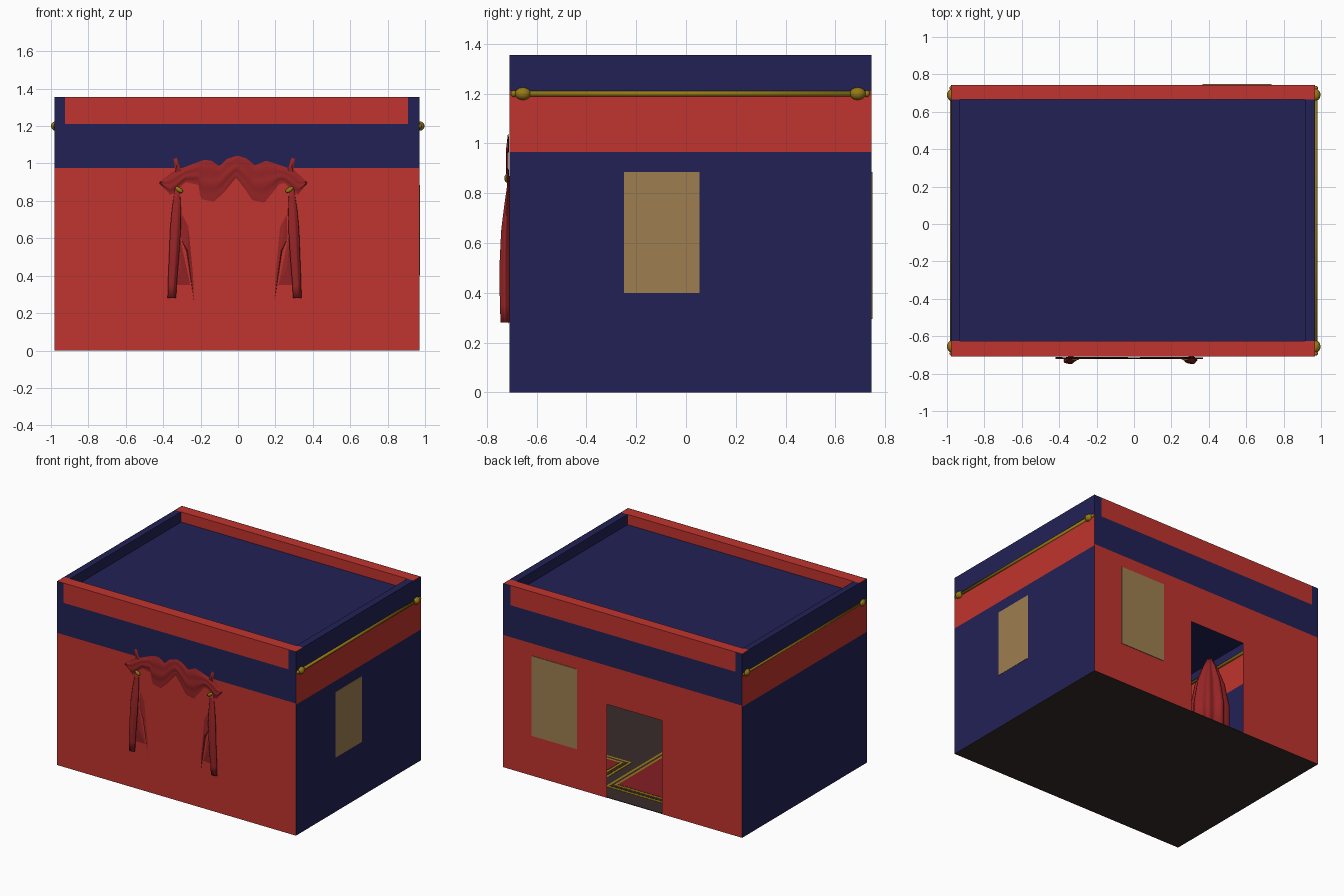
import bpy, bmesh, math
from mathutils import Vector, Matrix

if "Cube" in bpy.data.objects:
    bpy.data.objects.remove(bpy.data.objects["Cube"])


def material(name, r, g, b):
    m = bpy.data.materials.new(name)
    lin = [((c / 255 + 0.055) / 1.055) ** 2.4 for c in (r, g, b)]
    m.diffuse_color = (*lin, 1)
    m.use_nodes = True
    m.node_tree.nodes["Principled BSDF"].inputs["Base Color"].default_value = m.diffuse_color
    return m


RED = material("wall red", 192, 52, 46)
BLUE = material("navy blue", 33, 33, 85)
GOLD = material("gold", 150, 122, 20)
CLOTH = material("curtain red", 150, 36, 38)
TAN = material("window tan", 157, 126, 80)
FLOOR = material("floor brown", 56, 43, 43)
RUG = material("rug red", 132, 30, 36)

X0, X1, Y0, Y1, TOP, ROOF = -0.98, 0.97, -0.71, 0.745, 1.355, 1.28


def finish(name, bm, mats, smooth=False):
    me = bpy.data.meshes.new(name)
    bm.to_mesh(me)
    bm.free()
    ob = bpy.data.objects.new(name, me)
    bpy.context.collection.objects.link(ob)
    for m in mats:
        me.materials.append(m)
    if smooth:
        for p in me.polygons:
            p.use_smooth = True
    return ob


def box(name, lo, hi, mat):
    lo, hi = Vector(lo), Vector(hi)
    bm = bmesh.new()
    bmesh.ops.create_cube(bm, size=1)
    for v in bm.verts:
        v.co = (lo + hi) / 2 + v.co * (hi - lo)
    return finish(name, bm, [mat])


def wall(name, place, us, zs, rule, flip):
    """Thin wall split into panels; rule gives 0 or 1 for colour, None for a hole."""
    bm = bmesh.new()
    for a, b in zip(us, us[1:]):
        for c, d in zip(zs, zs[1:]):
            k = rule((a + b) / 2, (c + d) / 2)
            if k is None:
                continue
            vs = [bm.verts.new(place(u, z)) for u, z in ((a, c), (b, c), (b, d), (a, d))]
            f = bm.faces.new(vs[::-1] if flip else vs)
            f.material_index = k
    bmesh.ops.remove_doubles(bm, verts=bm.verts, dist=1e-5)
    finish(name, bm, [RED, BLUE])


# Walls with contrasting bands, corner blocks and a doorway
XA, XB = -0.925, 0.91
DOOR = (-0.327, 0.122, 0.69)


def long_rule(x, z):
    if z > 1.21:
        return 0 if XA < x < XB else 1
    return 1 if z > 0.975 else 0


def back_rule(x, z):
    return None if DOOR[0] < x < DOOR[1] and z < DOOR[2] else long_rule(x, z)


def side_rule(y, z):
    return 0 if 0.965 < z < 1.21 else 1


wall("front_wall", lambda u, z: (u, Y0, z), [X0, XA, XB, X1], [0, 0.975, 1.21, TOP], long_rule, False)
wall("back_wall", lambda u, z: (u, Y1, z), [X0, XA, DOOR[0], DOOR[1], XB, X1],
     [0, DOOR[2], 0.975, 1.21, TOP], back_rule, True)
wall("right_wall", lambda u, z: (X1, u, z), [Y0, Y1], [0, 0.965, 1.21, TOP], side_rule, False)
wall("left_wall", lambda u, z: (X0, u, z), [Y0, Y1], [0, 0.965, 1.21, TOP], side_rule, True)

# Floor, sunken roof and parapet
e = 0.002
box("floor", (X0 + e, Y0 + e, 0), (X1 - e, Y1 - e, 0.004), FLOOR)
box("roof", (X0 + e, Y0 + e, ROOF - 0.005), (X1 - e, Y1 - e, ROOF), BLUE)
box("front_parapet", (X0 + e, Y0 + e, ROOF), (X1 - e, -0.625, TOP), RED)
box("back_parapet", (X0 + e, 0.665, ROOF), (X1 - e, Y1 - e, TOP), RED)
box("left_parapet", (X0 + e, -0.625, ROOF), (-0.93, 0.665, TOP), BLUE)
box("right_parapet", (0.915, -0.625, ROOF), (X1 - e, 0.665, TOP), BLUE)

# Windows
box("side_window", (X1 - e, -0.25, 0.4), (X1 + 0.002, 0.055, 0.885), TAN)
box("back_window", (0.366, Y1 - e, 0.295), (0.735, Y1 + 0.004, 0.885), TAN)


# Rugs with a gold line inside the edge
def rug(name, x0, x1, y0, y1):
    z = 0.004
    for i, (inset, mat) in enumerate(((0, GOLD), (0.02, FLOOR), (0.04, GOLD), (0.06, RUG))):
        box(f"{name}_layer_{i}", (x0 + inset, y0 + inset, z),
            (x1 - inset, y1 - inset, z + 0.002 * (i + 1)), mat)


rug("main_rug", -0.62, 0.23, -0.5, 0.61)
rug("small_rug", 0.3, 0.85, 0.2, 0.61)


def ellipsoid(name, c, r, mat, tilt=0.0):
    bm = bmesh.new()
    bmesh.ops.create_uvsphere(bm, u_segments=20, v_segments=12, radius=1)
    bm.transform(Matrix.Translation(c) @ Matrix.Rotation(tilt, 4, 'Y') @ Matrix.Diagonal((*r, 1)))
    return finish(name, bm, [mat], True)


# Gold rails along both sides
for side, x in (("left", -0.974), ("right", 0.971)):
    bm = bmesh.new()
    bmesh.ops.create_cone(bm, cap_ends=True, segments=16, radius1=0.011, radius2=0.011, depth=1.42)
    bm.transform(Matrix.Translation((x, 0.018, 1.2)) @ Matrix.Rotation(math.pi / 2, 4, 'X'))
    finish(f"{side}_rail", bm, [GOLD], True)
    for i, y in enumerate((-0.655, 0.69)):
        ellipsoid(f"{side}_rail_knob_{i}", (x, y, 1.2), (0.026, 0.032, 0.025), GOLD)
    for i, y in enumerate((-0.692, 0.727)):
        ellipsoid(f"{side}_rail_tip_{i}", (x, y, 1.2), (0.013, 0.012, 0.013), GOLD)


def interp(pts, x):
    for (a, p), (b, q) in zip(pts, pts[1:]):
        if x <= b:
            return p + (q - p) * (x - a) / (b - a)
    return pts[-1][1]


# Gathered swag over the front
upper = [(-0.42, 0.9), (-0.35, 0.955), (-0.25, 0.995), (-0.18, 1.02), (-0.14, 1.015), (-0.1, 0.985),
         (-0.06, 1.025), (0, 1.043), (0.05, 1.025), (0.09, 0.99), (0.15, 1.015), (0.2, 1.0),
         (0.3, 0.965), (0.37, 0.9)]
lower = [(-0.42, 0.895), (-0.36, 0.83), (-0.28, 0.9), (-0.21, 0.885), (-0.2, 0.81), (-0.13, 0.795),
         (-0.08, 0.84), (-0.01, 0.925), (0.04, 0.86), (0.075, 0.805), (0.14, 0.79), (0.19, 0.85),
         (0.22, 0.89), (0.25, 0.895), (0.32, 0.83), (0.37, 0.895)]
bm = bmesh.new()
cols, rows = 80, 12
grid = []
for i in range(cols + 1):
    x = -0.42 + 0.79 * i / cols
    a, b = interp(lower, x), interp(upper, x)
    col = []
    for j in range(rows + 1):
        t = j / rows
        y = Y0 - 0.003 - 0.008 * math.sin(math.pi * t) - 0.002 * math.sin(5 * math.pi * t + 9 * abs(x))
        col.append(bm.verts.new((x, y, a + (b - a) * t)))
    grid.append(col)
for i in range(cols):
    for j in range(rows):
        bm.faces.new((grid[i][j], grid[i + 1][j], grid[i + 1][j + 1], grid[i][j + 1]))
finish("swag", bm, [CLOTH], True)


def loft(name, rings, mat, segs=28, ripple=0.0, folds=5):
    """Closed tube through rings of (centre, x radius, y radius)."""
    bm = bmesh.new()
    loops = []
    for (cx, cy, cz), rx, ry in rings:
        loop = []
        for k in range(segs):
            a = 2 * math.pi * k / segs
            s = 1 + ripple * math.cos(folds * a)
            loop.append(bm.verts.new((cx + rx * s * math.cos(a), cy + ry * s * math.sin(a), cz)))
        loops.append(loop)
    for p, q in zip(loops, loops[1:]):
        for k in range(segs):
            n = (k + 1) % segs
            bm.faces.new((p[k], p[n], q[n], q[k]))
    bm.faces.new(loops[0][::-1])
    bm.faces.new(loops[-1])
    bmesh.ops.recalc_face_normals(bm, faces=bm.faces)
    return finish(name, bm, [mat], True)


def flat_cloth(name, pts, bulge):
    """Thin cloth panel from an outline in x and z."""
    bm = bmesh.new()
    c = Vector((sum(p[0] for p in pts) / len(pts), Y0 - bulge, sum(p[1] for p in pts) / len(pts)))
    mid = bm.verts.new(c)
    vs = [bm.verts.new((x, Y0 - 0.004, z)) for x, z in pts]
    for k in range(len(vs)):
        bm.faces.new((mid, vs[k], vs[(k + 1) % len(vs)]))
    bmesh.ops.recalc_face_normals(bm, faces=bm.faces)
    finish(name, bm, [CLOTH])


# Hanging drapes, ties and upper tufts, mirrored about the swag centre
drape = [(-0.377, -0.333, 0.28, 0.034), (-0.376, -0.33, 0.35, 0.037), (-0.37, -0.318, 0.5, 0.039),
         (-0.364, -0.308, 0.65, 0.032), (-0.355, -0.307, 0.75, 0.02), (-0.345, -0.31, 0.82, 0.01),
         (-0.338, -0.314, 0.87, 0.006)]
for side, s in (("left", 1), ("right", -1)):
    def fx(x):
        return -0.02 + s * (x + 0.02)
    loft(f"{side}_drape", [((fx((a + b) / 2), Y0 - d / 2, z), (b - a) / 2, d / 2)
                           for a, b, z, d in drape], CLOTH, ripple=0.08)
    flat_cloth(f"{side}_drape_inner", [(fx(x), z) for x, z in
               ((-0.335, 0.35), (-0.255, 0.35), (-0.318, 0.64))], 0.012)
    flat_cloth(f"{side}_drape_edge", [(fx(x), z) for x, z in
               ((-0.236, 0.27), (-0.24, 0.4), (-0.265, 0.66), (-0.3, 0.73), (-0.305, 0.6), (-0.275, 0.53))], 0.012)
    flat_cloth(f"{side}_tuft", [(fx(x), z) for x, z in
               ((-0.335, 0.95), (-0.345, 1.025), (-0.325, 1.03), (-0.305, 0.96))], 0.012)
    ellipsoid(f"{side}_tie", (fx(-0.315), Y0 - 0.01, 0.86), (0.024, 0.01, 0.012), GOLD, s * 0.6)

# Gathered curtain inside the room
loft("inner_curtain", [((-0.5, 0.19, z), r, r) for z, r in
     ((0.28, 0.12), (0.5, 0.12), (0.68, 0.09), (0.8, 0.05), (0.87, 0.02))], CLOTH, segs=48, ripple=0.12, folds=8)
